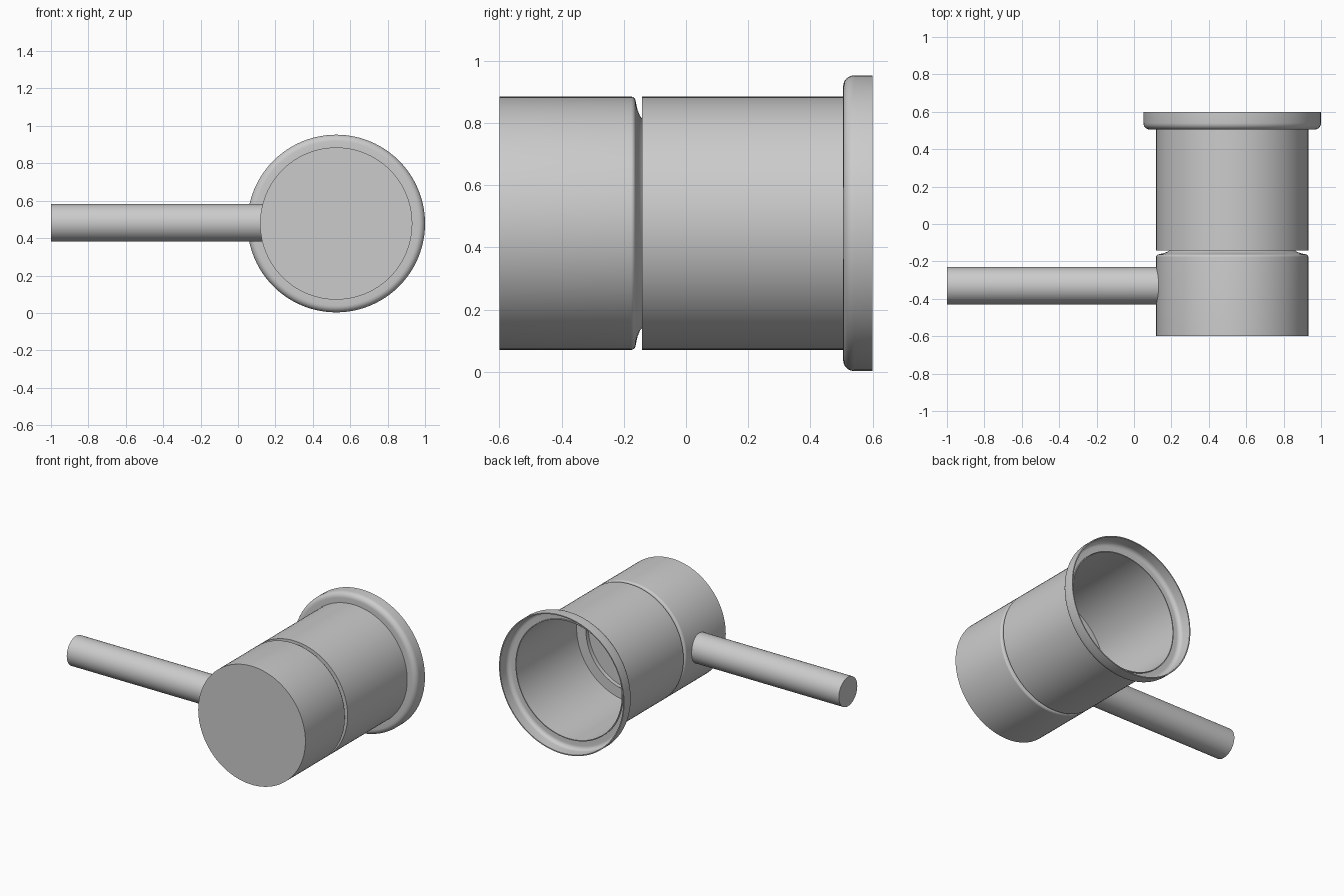
import bpy, bmesh, math

if "Cube" in bpy.data.objects:
    bpy.data.objects.remove(bpy.data.objects["Cube"])

CX, CZ = 0.525, 0.478
SEG = 96


def lathe(name, profile, closed=False):
    """Spin (radius, y) points around the y-parallel body axis."""
    bm = bmesh.new()
    rings = []
    for r, y in profile:
        if r == 0:
            rings.append([bm.verts.new((CX, y, CZ))] * SEG)
        else:
            rings.append([bm.verts.new((CX + r * math.cos(2 * math.pi * i / SEG), y,
                                        CZ + r * math.sin(2 * math.pi * i / SEG)))
                          for i in range(SEG)])
    pairs = list(zip(rings, rings[1:]))
    if closed:
        pairs.append((rings[-1], rings[0]))
    for a, b in pairs:
        for i in range(SEG):
            j = (i + 1) % SEG
            bm.faces.new(list(dict.fromkeys((a[i], a[j], b[j], b[i]))))
    bmesh.ops.recalc_face_normals(bm, faces=bm.faces)
    mesh = bpy.data.meshes.new(name)
    bm.to_mesh(mesh)
    bm.free()
    ob = bpy.data.objects.new(name, mesh)
    bpy.context.collection.objects.link(ob)
    smooth(ob)
    return ob


def smooth(ob):
    bpy.ops.object.select_all(action='DESELECT')
    ob.select_set(True)
    bpy.context.view_layer.objects.active = ob
    bpy.ops.object.shade_smooth_by_angle(angle=math.radians(35))


def arc(r, y, rad, a0, a1, n=6):
    return [(r + rad * math.cos(math.radians(a0 + (a1 - a0) * k / n)),
             y + rad * math.sin(math.radians(a0 + (a1 - a0) * k / n))) for k in range(n + 1)]


# Closed front cap, rounded at the back and recessed into the neck
lathe("front_cap", [(0, -0.6), (0.407, -0.6)] + arc(0.392, -0.177, 0.015, 0, 80)
      + [(0.365, -0.156), (0.345, -0.148), (0.335, -0.14), (0.335, -0.17), (0, -0.17)])

# Open main sleeve
lathe("main_sleeve", [(0.407, -0.142), (0.407, 0.52), (0.401, 0.52), (0.401, -0.136),
                      (0.33, -0.136), (0.33, -0.142)], closed=True)

# Flared rear collar with a thin lip
lathe("rear_collar", [(0.401, 0.505)] + arc(0.44, 0.54, 0.035, -90, 0) + [(0.475, 0.6), (0.468, 0.6)]
      + arc(0.44, 0.54, 0.028, 0, -90) + [(0.401, 0.512)], closed=True)

# Side handle
bpy.ops.mesh.primitive_cylinder_add(vertices=48, radius=0.1, depth=1.16,
                                    location=(-0.42, -0.33, 0.482),
                                    rotation=(0, math.pi / 2, 0))
handle = bpy.context.object
handle.name = "side_handle"
smooth(handle)
